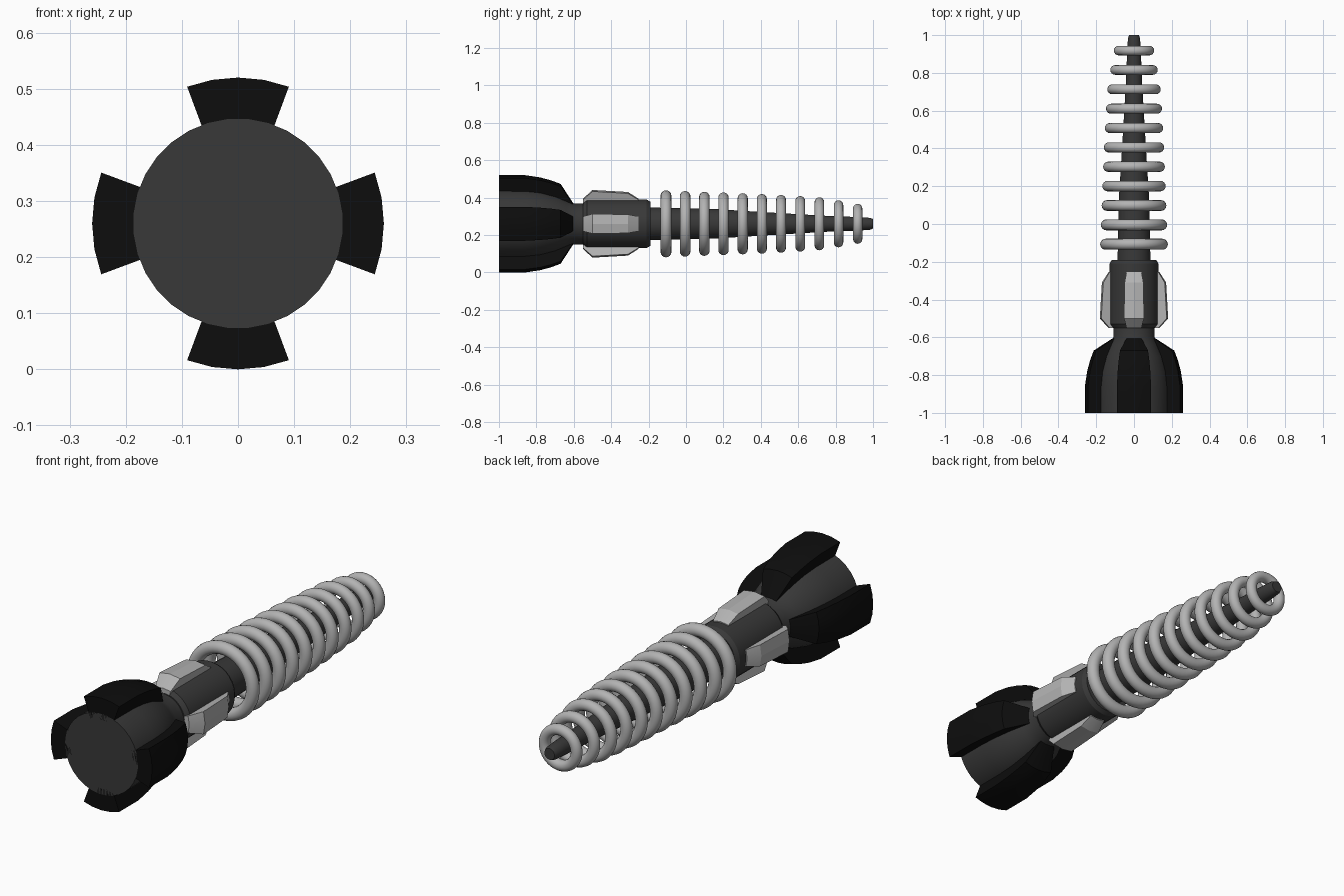
import bpy, bmesh, math

if "Cube" in bpy.data.objects:
    bpy.data.objects.remove(bpy.data.objects["Cube"])

AXIS_Z = 0.26


def material(name, v):
    m = bpy.data.materials.new(name)
    m.diffuse_color = (v, v, v, 1)
    m.use_nodes = True
    m.node_tree.nodes["Principled BSDF"].inputs["Base Color"].default_value = m.diffuse_color
    return m


DARK = material("dark_grey", 0.04)
BLACK = material("black", 0.004)
LIGHT = material("light_grey", 0.45)


def finish(bm, name, mat, angle):
    bmesh.ops.recalc_face_normals(bm, faces=bm.faces)
    me = bpy.data.meshes.new(name)
    bm.to_mesh(me)
    bm.free()
    ob = bpy.data.objects.new(name, me)
    bpy.context.collection.objects.link(ob)
    me.materials.append(mat)
    bpy.ops.object.select_all(action='DESELECT')
    bpy.context.view_layer.objects.active = ob
    ob.select_set(True)
    bpy.ops.object.shade_smooth_by_angle(angle=math.radians(angle))
    return ob


def polar(bm, y, r, a):
    return bm.verts.new((r * math.sin(a), y, AXIS_Z + r * math.cos(a)))


def lathe(name, profile, mat, n=32, closed=False, angle=30):
    """Revolve (y, radius) points around the long axis."""
    bm = bmesh.new()
    rows = [[polar(bm, y, r, 2 * math.pi * (i + 0.5) / n) for i in range(n)]
            for y, r in profile]
    pairs = list(zip(rows, rows[1:]))
    if closed:
        pairs.append((rows[-1], rows[0]))
    else:
        bm.faces.new(rows[0])
        bm.faces.new(rows[-1])
    for a, b in pairs:
        for i in range(n):
            j = (i + 1) % n
            bm.faces.new((a[i], a[j], b[j], b[i]))
    return finish(bm, name, mat, angle)


def sector(name, stations, centre, mat, segs=4, angle=20):
    """Block wrapped on the axis; stations are (y, inner r, outer r, half angle)."""
    bm = bmesh.new()
    rows = []
    for y, ri, ro, half in stations:
        angs = [centre + math.radians(half) * (2 * i / segs - 1) for i in range(segs + 1)]
        rows.append([polar(bm, y, ro, a) for a in angs] +
                    [polar(bm, y, ri, a) for a in reversed(angs)])
    for a, b in zip(rows, rows[1:]):
        for i in range(len(a)):
            j = (i + 1) % len(a)
            bm.faces.new((a[i], a[j], b[j], b[i]))
    bm.faces.new(rows[0])
    bm.faces.new(rows[-1])
    return finish(bm, name, mat, angle)


# flared base with neck
lathe("base_body", [(-1, .187), (-.86, .186), (-.78, .177), (-.70, .155), (-.64, .128),
                    (-.60, .11), (-.53, .11)], DARK)

# collar with chamfered ends
lathe("collar", [(-.55, .115), (-.53, .13), (-.21, .13), (-.19, .118)], DARK)

# tapering core rod
lathe("core_rod", [(-.20, .088), (.15, .08), (.35, .067), (.55, .055), (.75, .043),
                   (.93, .036), (.985, .032), (1, .026)], DARK, n=24)

# four fins around the base and four pads around the collar
FIN = [(-1, .16, .26, 20.4), (-.86, .16, .26, 20.4), (-.78, .15, .248, 20.4),
       (-.72, .13, .232, 20.4), (-.67, .115, .213, 20.4), (-.605, .09, .113, 20.4)]
PAD = [(-.55, .11, .135, 17), (-.50, .11, .181, 17), (-.31, .11, .17, 17), (-.255, .11, .135, 17)]
for k in range(4):
    sector(f"base_fin_{k + 1}", FIN, k * math.pi / 2, BLACK)
    sector(f"collar_pad_{k + 1}", PAD, k * math.pi / 2, LIGHT, segs=2, angle=15)

# row of shrinking rings
OUTER = [.18, .176, .172, .168, .164, .16, .155, .149, .142, .126, .107]
for k, ro in enumerate(OUTER):
    y0 = -.107 + k * .1025
    t = .029 - .0004 * k
    circle = [(y0 + t * math.cos(2 * math.pi * i / 16),
               ro - t + t * math.sin(2 * math.pi * i / 16)) for i in range(16)]
    lathe(f"ring_{k + 1}", circle, LIGHT, n=40, closed=True, angle=60)
